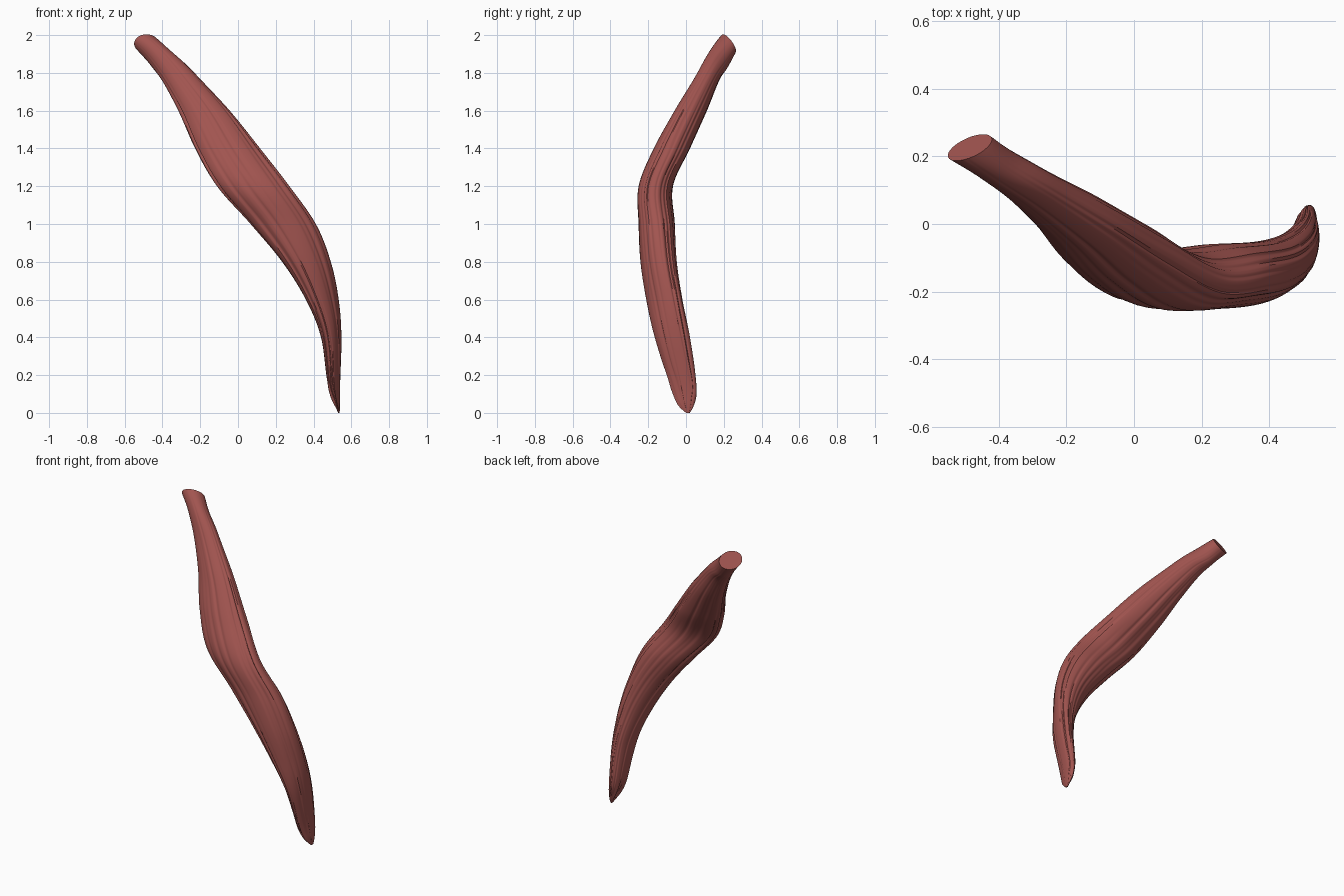
import bpy, bmesh, math, random
from mathutils import Vector

random.seed(4)
cube = bpy.data.objects.get("Cube")
if cube:
    bpy.data.objects.remove(cube, do_unlink=True)

# Muscle sections: height, x min, x max, y min, y max, skew angle, end tilt
SECTIONS = [
    (0.00, 0.530, 0.538, 0.00, 0.02, 75, 0),
    (0.05, 0.513, 0.540, -0.04, 0.04, 75, 0),
    (0.15, 0.475, 0.540, -0.085, 0.055, 75, 0),
    (0.40, 0.440, 0.547, -0.165, 0.02, 72, 0),
    (0.60, 0.360, 0.532, -0.21, -0.02, 68, 0),
    (0.80, 0.235, 0.490, -0.24, -0.05, 76, 0),
    (1.00, 0.068, 0.410, -0.25, -0.06, 88, 0),
    (1.20, -0.11, 0.270, -0.25, -0.07, 97, 0),
    (1.40, -0.225, 0.115, -0.17, 0.02, 100, 0),
    (1.60, -0.315, -0.045, -0.06, 0.11, 108, 0),
    (1.78, -0.41, -0.22, 0.055, 0.18, 104, 0.1),
    (1.88, -0.475, -0.345, 0.13, 0.225, 78, 0.6),
    (1.955, -0.55, -0.42, 0.187, 0.265, 52, 1),
]
SEGS, STEPS = 128, 9


def blend(a, b, c, d, u):
    """Smooth interpolation between b and c."""
    return b + 0.5 * u * (c - a + u * (2*a - 5*b + 4*c - d + u * (3*(b - c) + d - a)))


def section_at(i, u):
    last = len(SECTIONS) - 1
    rows = [SECTIONS[min(max(i + k, 0), last)] for k in (-1, 0, 1, 2)]
    return [blend(*vals, u) for vals in zip(*rows)]


# Fibre grooves drift slowly around the muscle along its length
waves = [(k, random.uniform(0, 6.28), random.uniform(-2, 2), random.uniform(2, 7))
         for k in (5, 9, 13, 17, 23)]


def groove(t, z):
    total = sum(math.sin(k * t + p + d * math.sin(z * f * 0.5)) for k, p, d, f in waves)
    fade = min(1, max(0.1, (1.95 - z) * 2.5))
    return 1 + fade * (0.012 - 0.022 * max(0, total))


def ring_points(i, u):
    z, x0, x1, y0, y1, skew, tilt = section_at(i, u)
    half = math.radians(skew) / 2
    points = []
    for s in range(SEGS):
        t = math.tau * s / SEGS
        g = groove(t, z)
        dx = (x1 - x0) / 2 * math.cos(t - half) * g
        dy = (y1 - y0) / 2 * math.cos(t + half) * g
        # The upper end is cut on a slope facing the back
        dz = tilt * (0.6 * dx - 1.6 * dy)
        # The lower end is frayed
        if 0 < z < 0.25:
            fray = math.sin(5 * t + 1) + 0.6 * math.sin(11 * t)
            dz += 0.014 * fray * min(1, z * 15, (0.25 - z) * 10)
        points.append(Vector(((x0 + x1) / 2 + dx, (y0 + y1) / 2 + dy, max(0, z + dz))))
    return points


# Loft the muscle belly and close both ends
bm = bmesh.new()
rings = []
for i in range(len(SECTIONS) - 1):
    for k in range(STEPS):
        rings.append([bm.verts.new(p) for p in ring_points(i, k / STEPS)])
rings.append([bm.verts.new(p) for p in ring_points(len(SECTIONS) - 2, 1)])
for low, high in zip(rings, rings[1:]):
    for s in range(SEGS):
        n = (s + 1) % SEGS
        bm.faces.new((low[s], low[n], high[n], high[s]))
bm.faces.new(rings[0])
bm.faces.new(rings[-1])
bmesh.ops.recalc_face_normals(bm, faces=bm.faces)
mesh = bpy.data.meshes.new("muscle")
bm.to_mesh(mesh)
bm.free()
muscle = bpy.data.objects.new("muscle", mesh)
bpy.context.collection.objects.link(muscle)

# Muscle red
red = bpy.data.materials.new("muscle_red")
red.use_nodes = True
color = (0.36, 0.09, 0.08, 1)
red.diffuse_color = color
red.node_tree.nodes["Principled BSDF"].inputs["Base Color"].default_value = color
mesh.materials.append(red)

bpy.ops.object.select_all(action="DESELECT")
muscle.select_set(True)
bpy.context.view_layer.objects.active = muscle
bpy.ops.object.shade_smooth_by_angle(angle=math.radians(40))
